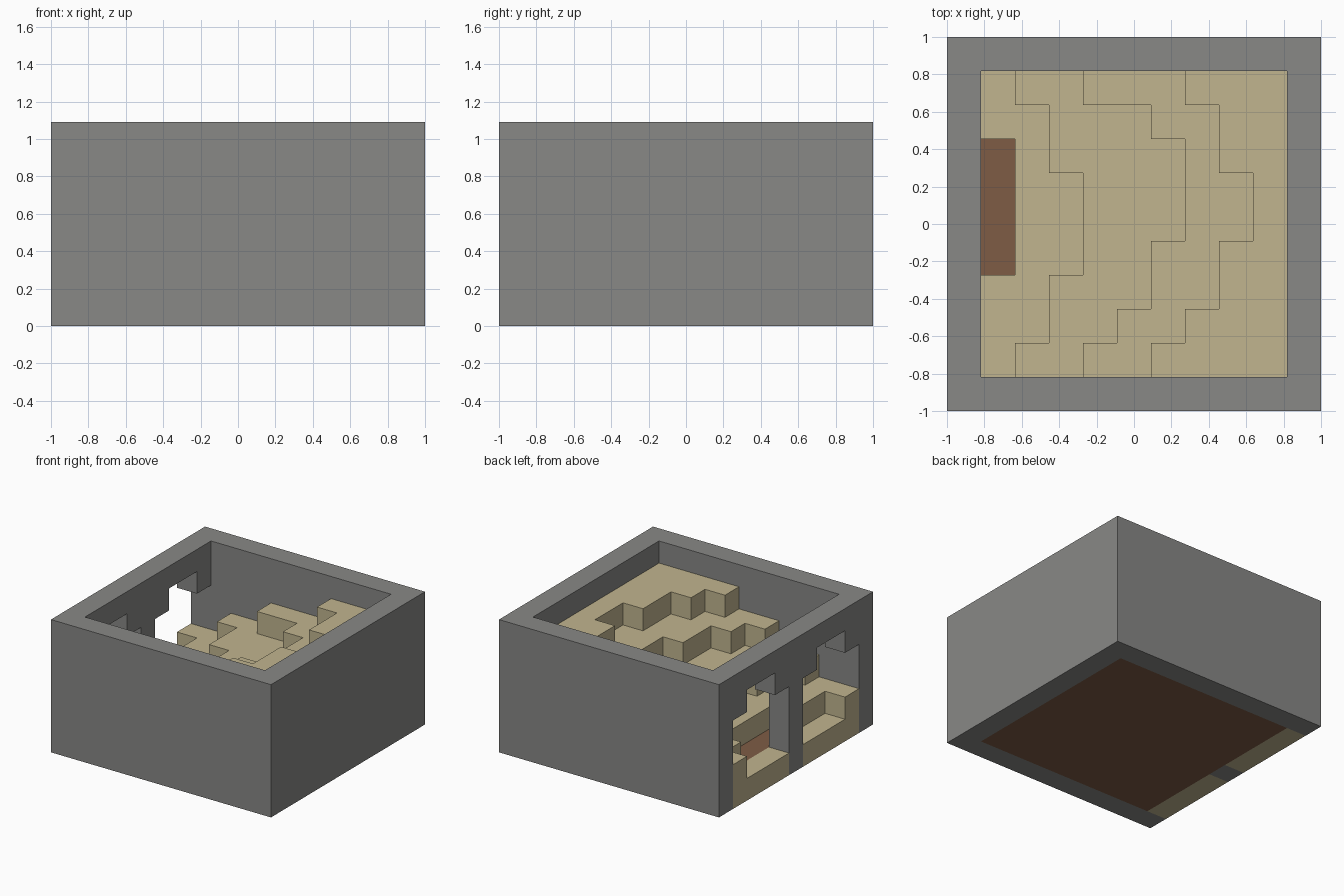
import bpy, bmesh
from mathutils import Vector

if "Cube" in bpy.data.objects:
    bpy.data.objects.remove(bpy.data.objects["Cube"])

N, HEIGHT = 11, 6          # blocks along each side, blocks high
CELL = 2 / N


def material(name, rgb):
    m = bpy.data.materials.new(name)
    m.use_nodes = True
    lin = [(c / 255 / 12.92) if c < 11 else ((c / 255 + 0.055) / 1.055) ** 2.4 for c in rgb]
    m.diffuse_color = (*lin, 1)
    m.node_tree.nodes["Principled BSDF"].inputs["Base Color"].default_value = (*lin, 1)
    return m


def block_part(name, mat, filled):
    """Closed skin around every block (i, j, k) for which filled() is true."""
    bm = bmesh.new()
    for i in range(N):
        for j in range(N):
            for k in range(HEIGHT):
                if not filled(i, j, k):
                    continue
                for axis in range(3):
                    for side in (0, 1):
                        near = [i, j, k]
                        near[axis] += 2 * side - 1
                        if 0 <= near[axis] < (N, N, HEIGHT)[axis] and filled(*near):
                            continue
                        quad = []
                        for u, v in ((0, 0), (1, 0), (1, 1), (0, 1)):
                            p = Vector((i, j, k))
                            p[axis] += side
                            p[(axis + 1) % 3] += u
                            p[(axis + 2) % 3] += v
                            quad.append(bm.verts.new((p - Vector((N / 2, N / 2, 0))) * CELL))
                        bm.faces.new(quad if side else quad[::-1])
    bmesh.ops.remove_doubles(bm, verts=bm.verts, dist=0.001)
    bmesh.ops.dissolve_limit(bm, angle_limit=0.01, verts=bm.verts, edges=bm.edges)
    mesh = bpy.data.meshes.new(name)
    bm.to_mesh(mesh)
    bm.free()
    mesh.materials.append(mat)
    obj = bpy.data.objects.new(name, mesh)
    bpy.context.collection.objects.link(obj)
    return obj


stone = material("grey stone", (136, 136, 134))
sand = material("pale sand", (193, 181, 143))
soil = material("brown soil", (126, 92, 69))

# Column where each higher terrace starts, for rows 1 to 9 from the front
TERRACES = [
    (2, 3, 3, 4, 4, 4, 3, 3, 2),
    (4, 5, 6, 6, 7, 7, 7, 6, 4),
    (6, 7, 8, 8, 9, 9, 8, 8, 7),
]


def inside(i, j):
    return 0 < i < N - 1 and 0 < j < N - 1


def opening(i, j):
    """Rows of the two arched openings in the right wall, around a middle pillar."""
    return i == 0 and 0 < j < N - 1 and j != N // 2


def sill_top(j):
    return 2 if j in (1, 9) else 1


def arch_top(j):
    return 5 if j in (2, 3, 7, 8) else 4


def is_wall(i, j, k):
    return not inside(i, j) and not (opening(i, j) and k < arch_top(j))


def is_sill(i, j, k):
    return opening(i, j) and k < sill_top(j)


def is_soil(i, j, k):
    return inside(i, j) and k == 0


def is_terrace(i, j, k):
    if not inside(i, j) or k == 0:
        return False
    if i == 1 and 4 <= j <= 7:      # bare patch of soil
        return False
    return k < 2 + sum(i >= row[j - 1] for row in TERRACES)


block_part("stone_walls", stone, is_wall)
block_part("opening_sills", sand, is_sill)
block_part("soil_base", soil, is_soil)
block_part("sand_terraces", sand, is_terrace)
